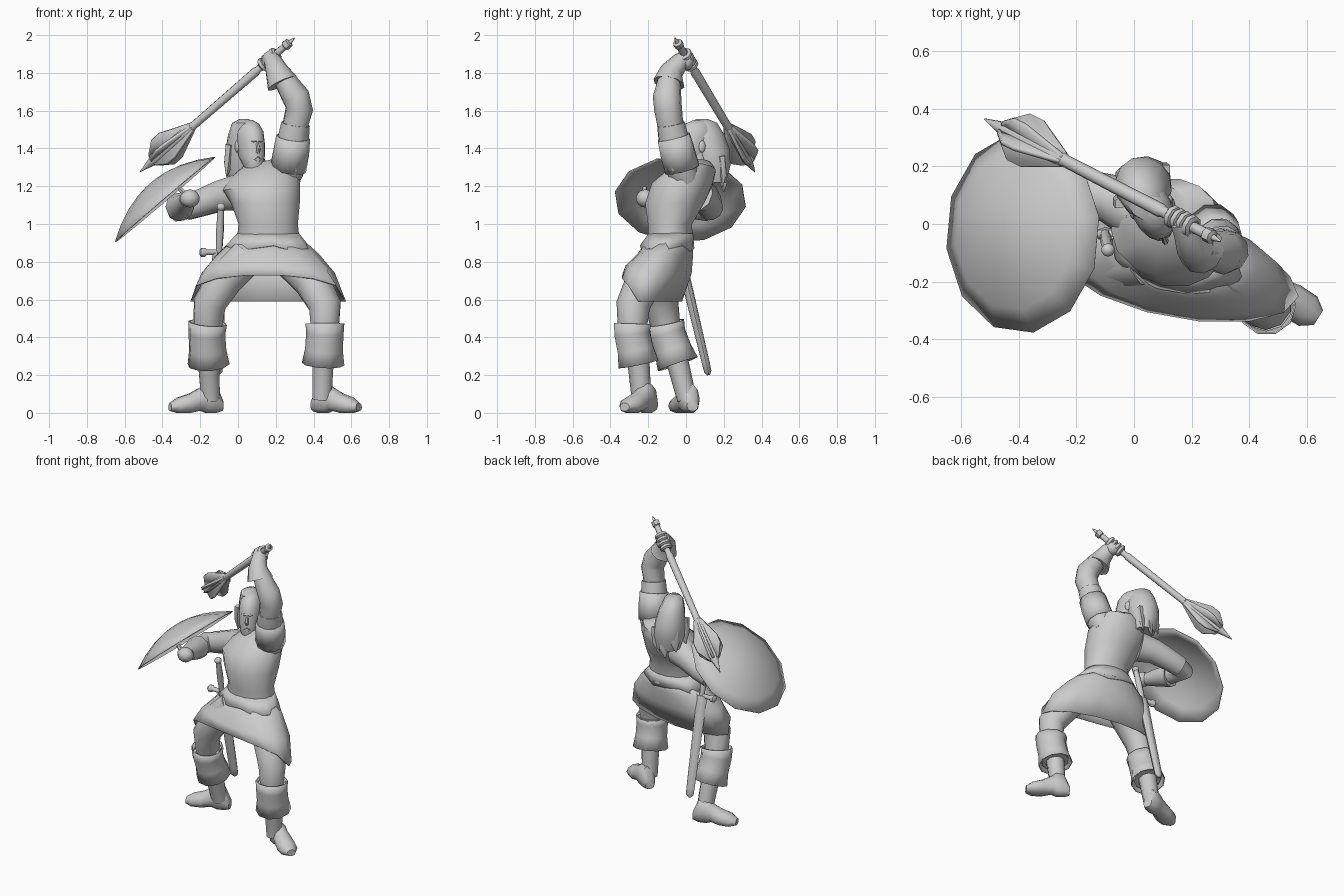
import bpy, bmesh
from math import sin, cos, pi, radians
from mathutils import Vector, Matrix

cube = bpy.data.objects.get("Cube")
if cube:
    bpy.data.objects.remove(cube, do_unlink=True)

grey = bpy.data.materials.new("plain grey")
grey.use_nodes = True
grey.diffuse_color = (0.6, 0.6, 0.6, 1)
grey.node_tree.nodes["Principled BSDF"].inputs["Base Color"].default_value = (0.6, 0.6, 0.6, 1)
parts = []


def put(name, bm, thick=0):
    bmesh.ops.recalc_face_normals(bm, faces=bm.faces)
    mesh = bpy.data.meshes.new(name)
    bm.to_mesh(mesh)
    bm.free()
    ob = bpy.data.objects.new(name, mesh)
    bpy.context.collection.objects.link(ob)
    mesh.materials.append(grey)
    if thick:
        mod = ob.modifiers.new("thickness", "SOLIDIFY")
        mod.thickness, mod.offset = thick, 0
    parts.append(ob)
    return ob


def loft(name, rings, start=True, end=True, thick=0):
    bm = bmesh.new()
    loops = [[bm.verts.new(p) for p in ring] for ring in rings]
    n = len(loops[0])
    for a, b in zip(loops, loops[1:]):
        for i in range(n):
            j = (i + 1) % n
            bm.faces.new((a[i], a[j], b[j], b[i]))
    if start:
        bm.faces.new(loops[0])
    if end:
        bm.faces.new(loops[-1])
    return put(name, bm, thick)


def tube(name, pts, radii, sides=10, squash=1.0, **kw):
    pts = [Vector(p) for p in pts]
    rings, q, last = [], None, None
    for i, p in enumerate(pts):
        d = (pts[min(i + 1, len(pts) - 1)] - pts[max(i - 1, 0)]).normalized()
        q = d.to_track_quat('Z', 'Y') if q is None else last.rotation_difference(d) @ q
        last = d
        rings.append([p + q @ Vector((radii[i] * cos(a), radii[i] * squash * sin(a), 0))
                      for a in (2 * pi * k / sides for k in range(sides))])
    return loft(name, rings, **kw)


def oval(cx, cy, z, rx, ry, turn=0, tilt=0, n=14, hem=None):
    ring = []
    for k in range(n):
        a = 2 * pi * k / n
        u, v = rx * cos(a), ry * sin(a)
        ring.append(Vector((cx + u * cos(turn) - v * sin(turn), cy + u * sin(turn) + v * cos(turn),
                            z + tilt * u + (hem(a, k) if hem else 0))))
    return ring


def blob(name, centre, size, turn=0):
    bm = bmesh.new()
    bmesh.ops.create_uvsphere(bm, u_segments=10, v_segments=7, radius=1,
                              matrix=Matrix.Translation(centre) @ Matrix.Rotation(turn, 4, 'Z')
                              @ Matrix.Diagonal((*size, 1)))
    return put(name, bm)


# Torso, leaning back and dropped to the right shoulder
loft("torso", [oval(.16, -.08, .88, .17, .12), oval(.16, -.085, 1.0, .157, .12),
               oval(.145, -.06, 1.11, .182, .16), oval(.125, -.02, 1.21, .205, .165, tilt=.15),
               oval(.12, .03, 1.28, .17, .13, tilt=.25), oval(.11, .05, 1.325, .08, .08, tilt=.25)])
tube("neck", [(.11, .06, 1.26), (.07, .05, 1.38)], [.06, .055])

# Skirt with a raised front hem, swept forward at the back, and a short ragged layer over it
turn = radians(-10)


def front_rise(height):
    return lambda a, k: height * max(0, -sin(a)) ** .6


loft("skirt", [oval(.16, -.08, .93, .165, .115), oval(.16, -.11, .84, .27, .14, turn),
               oval(.16, -.145, .74, .355, .165, turn, hem=front_rise(.04)),
               oval(.16, -.18, .59, .415, .145, turn, hem=front_rise(.14))],
     start=False, end=False, thick=.006)
loft("tunic_hem", [oval(.16, -.08, .95, .16, .118), oval(.16, -.1, .87, .24, .138, turn,
     hem=lambda a, k: .015 * (k % 3 - 1))], start=False, end=False, thick=.005)

# Legs, boot cuffs and feet
legs = {
    "left": [(.26, -.13, .83), (.39, -.22, .7), (.46, -.28, .57), (.46, -.285, .42), (.45, -.25, .25), (.445, -.235, .07)],
    "right": [(.05, -.12, .83), (-.07, -.14, .71), (-.15, -.13, .58), (-.165, -.1, .42), (-.155, -.04, .25), (-.145, .005, .07)],
}
feet = {"left": ((.4, -.175), (.64, -.325)), "right": ((-.085, .035), (-.36, -.05))}
for side, path in legs.items():
    tube(side + "_leg", path, [.1, .1, .09, .075, .058, .052])
    top, mid, low = (Vector(p) for p in path[2:5])
    tube(side + "_boot_cuff", [mid.lerp(top, .35), mid, mid.lerp(low, .5), low.lerp(mid, .05)],
         [.1, .096, .097, .11], start=False, end=False, thick=.006)
    tube(side + "_cuff_lining", [mid.lerp(top, .25), mid.lerp(low, .85)], [.09, .09])
    heel, toe = (Vector((*p, 0)) for p in feet[side])
    ahead = (toe - heel).normalized()
    across = ahead.cross(Vector((0, 0, 1)))
    rings = []
    for t, w, bottom, height in ((0, .032, .01, .07), (.12, .05, 0, .14), (.3, .054, 0, .15), (.42, .052, .012, .125),
                                 (.62, .062, 0, .095), (.85, .06, 0, .075), (1, .03, .01, .05)):
        c = heel.lerp(toe, t) + Vector((0, 0, (bottom + height) / 2))
        ring = [c + across * w * cos(a) + Vector((0, 0, (height - bottom) / 2 * 1.2 * sin(a)))
                for a in (2 * pi * k / 10 for k in range(10))]
        for p in ring:
            p.z = max(p.z, bottom)
        rings.append(ring)
    loft(side + "_foot", rings)

# Head and face, turned to the left
yaw = radians(22)


def head_point(side, ahead, z):
    return Vector((.06 + side * cos(yaw) + ahead * sin(yaw), .06 + side * sin(yaw) - ahead * cos(yaw), z))


skull = ((1.275, .08, .03, .032), (1.305, .063, .052, .06), (1.36, .033, .066, .09), (1.43, .015, .072, .102),
         (1.49, .005, .068, .1), (1.53, -.005, .05, .075), (1.55, -.01, .02, .03))
loft("head", [oval(*head_point(0, ahead, z), rx, ry, yaw, n=16) for z, ahead, rx, ry in skull])
tube("nose", [head_point(0, d, z) for d, z in ((.11, 1.435), (.13, 1.395), (.12, 1.378))], [.006, .012, .01], 6)
tube("brow", [head_point(s, d, 1.44) for s, d in ((-.045, .085), (-.02, .107), (.02, .107), (.045, .085))],
     [.003, .009, .009, .003], 6)
tube("lips", [head_point(s, d, z) for s, d, z in ((-.02, .115, 1.343), (0, .12, 1.355), (.02, .115, 1.343),
                                                  (0, .119, 1.329), (-.02, .115, 1.343))], [.005] * 5, 6)
for name, s in (("right_ear", -.07), ("left_ear", .07)):
    blob(name, head_point(s, 0, 1.41), (.01, .02, .032), yaw)

# Long hair hanging behind the head
mane = ((1.557, .085, .02, .03), (1.535, .09, .06, .08), (1.47, .11, .083, .098), (1.39, .13, .098, .105),
        (1.31, .14, .1, .095), (1.22, .15, .075, .06))
loft("hair", [oval(.032, y, z, rx, ry, yaw, n=12) for z, y, rx, ry in mane])
for i, (x, y, z) in enumerate(((-.05, .09, 1.25), (-.04, .18, 1.22), (.03, .2, 1.17), (.09, .19, 1.19))):
    tube("hair_lock_%d" % i, [(x + .01, y - .01, z + .17), (x, y, z + .07), (x - .01, y, z)], [.035, .033, .004], 6, .6)

# Raised left arm
tube("left_sleeve", [(.25, .0, 1.23), (.275, -.03, 1.31), (.288, -.06, 1.42), (.305, -.08, 1.53)], [.075, .088, .086, .076])
tube("left_shoulder_flap", [(.265, -.02, 1.29), (.282, -.045, 1.38), (.292, -.065, 1.46)], [.094, .093, .088],
     start=False, end=False, thick=.005)
tube("left_forearm", [(.29, -.075, 1.47), (.325, -.095, 1.61), (.308, -.1, 1.67), (.23, -.085, 1.79)], [.066, .074, .076, .055])
tube("left_gauntlet", [(.235, -.09, 1.745), (.205, -.075, 1.81), (.185, -.03, 1.86), (.17, .01, 1.88)], [.085, .062, .048, .045])

# Right arm, bent behind the shield
tube("right_sleeve", [(0, .05, 1.165), (-.09, .09, 1.15), (-.2, .12, 1.11), (-.28, .13, 1.085)], [.1, .084, .074, .068])
tube("right_forearm", [(-.24, .13, 1.095), (-.32, .11, 1.08), (-.31, .02, 1.09), (-.29, -.1, 1.11), (-.27, -.19, 1.13)],
     [.06, .068, .062, .05, .04])
tube("right_gauntlet", [(-.31, 0, 1.09), (-.285, -.1, 1.11), (-.27, -.19, 1.13)], [.076, .06, .042])
blob("right_hand", (-.255, -.215, 1.135), (.055, .05, .048))

# Mace
top, tip = Vector((.3, -.06, 1.985)), Vector((-.52, .365, 1.275))
axis = (tip - top).normalized()
side_a = axis.orthogonal().normalized()
side_b = axis.cross(side_a)


def along(t):
    return top.lerp(tip, t)


tube("mace_shaft", [along(t) for t in (0, .03, .035, .06, .065, .24, .25, .65, .68, .9, .93, 1)],
     [.003, .012, .026, .026, .019, .02, .025, .022, .03, .035, .022, .002], 8)
for i in range(6):
    bm = bmesh.new()
    out = side_a * cos(i * pi / 3) + side_b * sin(i * pi / 3)
    bm.faces.new([bm.verts.new(along(t) + out * r) for t, r in
                  ((.64, .01), (.67, .028), (.8, .09), (.85, .09), (.91, .04), (.92, .01))])
    put("mace_flange_%d" % i, bm, .016)

# Fist wrapped round the grip
blob("left_palm", along(.165) + Vector((.01, -.01, -.01)), (.05, .042, .045))
for i in range(4):
    c = along(.125 + .025 * i)
    tube("left_finger_%d" % i, [c + .027 * (side_a * cos(a) + side_b * sin(a)) for a in (k * pi / 4 for k in range(9))],
         [.016] * 9, 6)

# Shield: a shallow twelve-sided dome, open underneath
face = Vector((-.64, .02, .75)).normalized()
u = Vector((.76, 0, .65))
u = (u - face * u.dot(face)).normalized()
v = face.cross(u)
centre = Vector((-.385, -.03, 1.13))
loft("shield", [[centre + face * .115 * (1 - (r / .35) ** 2) + r * (u * cos(a) + v * sin(a))
                 for a in (2 * pi * (k + .3) / 12 for k in range(12))] for r in (.35, .27, .18, .1, .04)],
     start=False, thick=.005)
tube("shield_grip", [(-.31, -.22, 1.19), (-.26, -.22, 1.135), (-.225, -.215, 1.11)], [.014] * 3, 6)

# Sheathed sword
pommel, guard, point = Vector((-.09, -.09, 1.09)), Vector((-.1, -.035, .85)), Vector((-.11, .12, .2))
tube("sword_grip", [pommel, pommel.lerp(guard, .5), guard], [.017, .021, .017], 8)
blob("sword_pommel", pommel, (.024, .024, .022))
tube("sword_guard", [guard + Vector((x, 0, 0)) for x in (-.105, -.095, -.075, -.065, .065, .08, .1)],
     [.012, .024, .024, .015, .015, .02, .012], 8)
tube("scabbard", [guard.lerp(point, t) for t in (0, .06, .9, .97, 1)], [.034, .038, .03, .028, .01], 8, .7)

# Smooth shading with kept edges
bpy.ops.object.select_all(action='DESELECT')
for ob in parts:
    ob.select_set(True)
bpy.context.view_layer.objects.active = parts[0]
bpy.ops.object.shade_smooth_by_angle(angle=radians(45))
